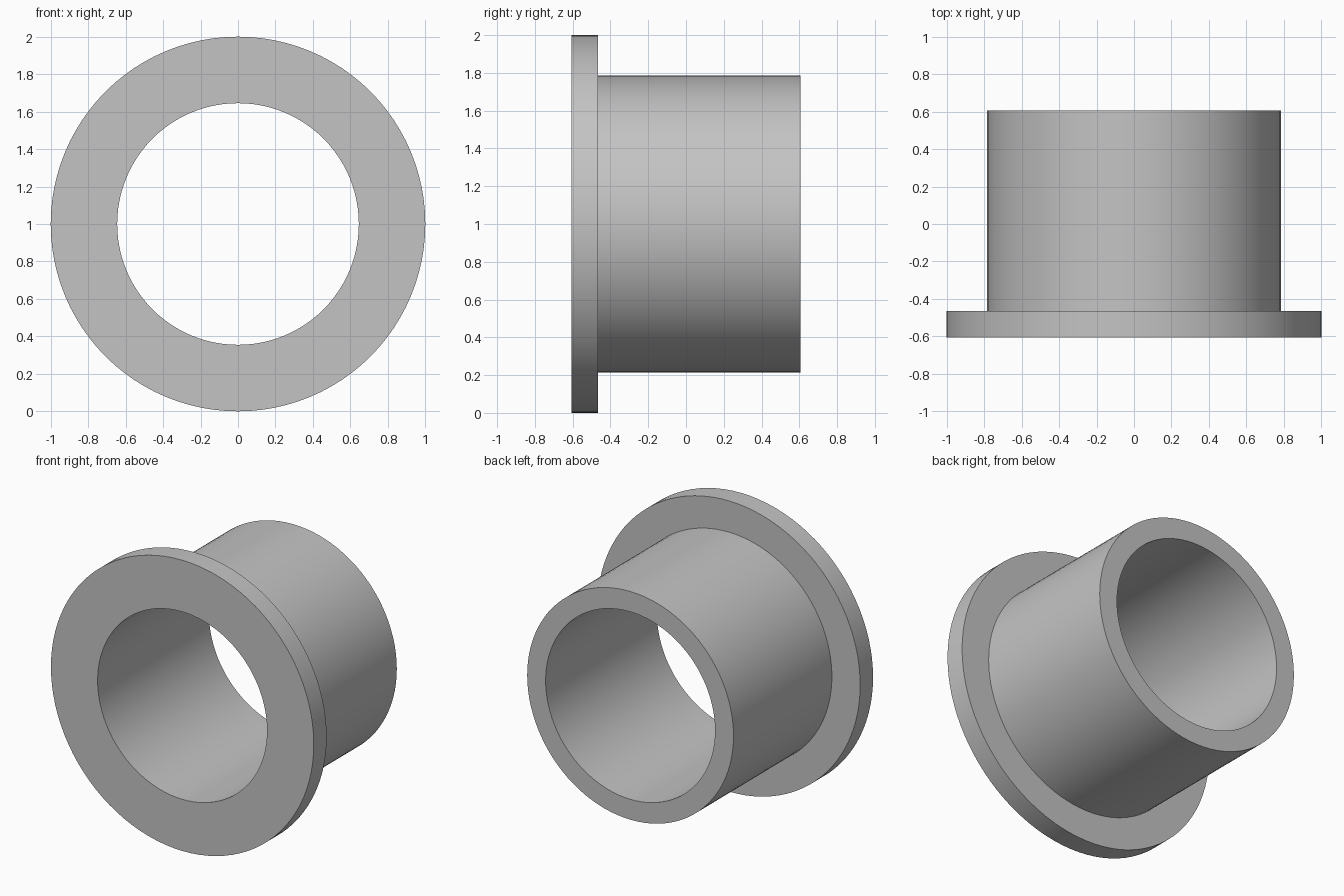
import bpy
import bmesh
import math
from mathutils import Vector

cube = bpy.data.objects.get("Cube")
if cube:
    bpy.data.objects.remove(cube, do_unlink=True)

SEGMENTS = 96
BORE, TUBE, FLANGE = 0.645, 0.785, 1.0
FRONT, STEP, BACK = -0.605, -0.465, 0.605
AXIS_HEIGHT = 1.0

# One plain grey for the whole part
grey = bpy.data.materials.new("plain_grey")
grey.use_nodes = True
colour = (0.55, 0.55, 0.55, 1.0)
grey.diffuse_color = colour
grey.node_tree.nodes["Principled BSDF"].inputs["Base Color"].default_value = colour

# Closed half section as (radius, y): bore, flange, shoulder, tube, back rim
profile = [(BORE, FRONT), (FLANGE, FRONT), (FLANGE, STEP),
           (TUBE, STEP), (TUBE, BACK), (BORE, BACK)]

# Revolve the section about the horizontal y axis
bm = bmesh.new()
verts = [bm.verts.new((0, y, AXIS_HEIGHT + r)) for r, y in profile]
edges = [bm.edges.new((v, verts[(i + 1) % len(verts)])) for i, v in enumerate(verts)]
bmesh.ops.spin(bm, geom=verts + edges, cent=Vector((0, 0, AXIS_HEIGHT)),
               axis=Vector((0, 1, 0)), angle=2 * math.pi, steps=SEGMENTS)
bmesh.ops.remove_doubles(bm, verts=bm.verts[:], dist=0.0001)
bmesh.ops.recalc_face_normals(bm, faces=bm.faces[:])

mesh = bpy.data.meshes.new("flanged_bushing")
bm.to_mesh(mesh)
bm.free()
mesh.materials.append(grey)
bushing = bpy.data.objects.new("flanged_bushing", mesh)
bpy.context.collection.objects.link(bushing)

# Smooth round walls, crisp rims
bpy.ops.object.select_all(action="DESELECT")
bushing.select_set(True)
bpy.context.view_layer.objects.active = bushing
bpy.ops.object.shade_smooth_by_angle(angle=math.radians(30))
